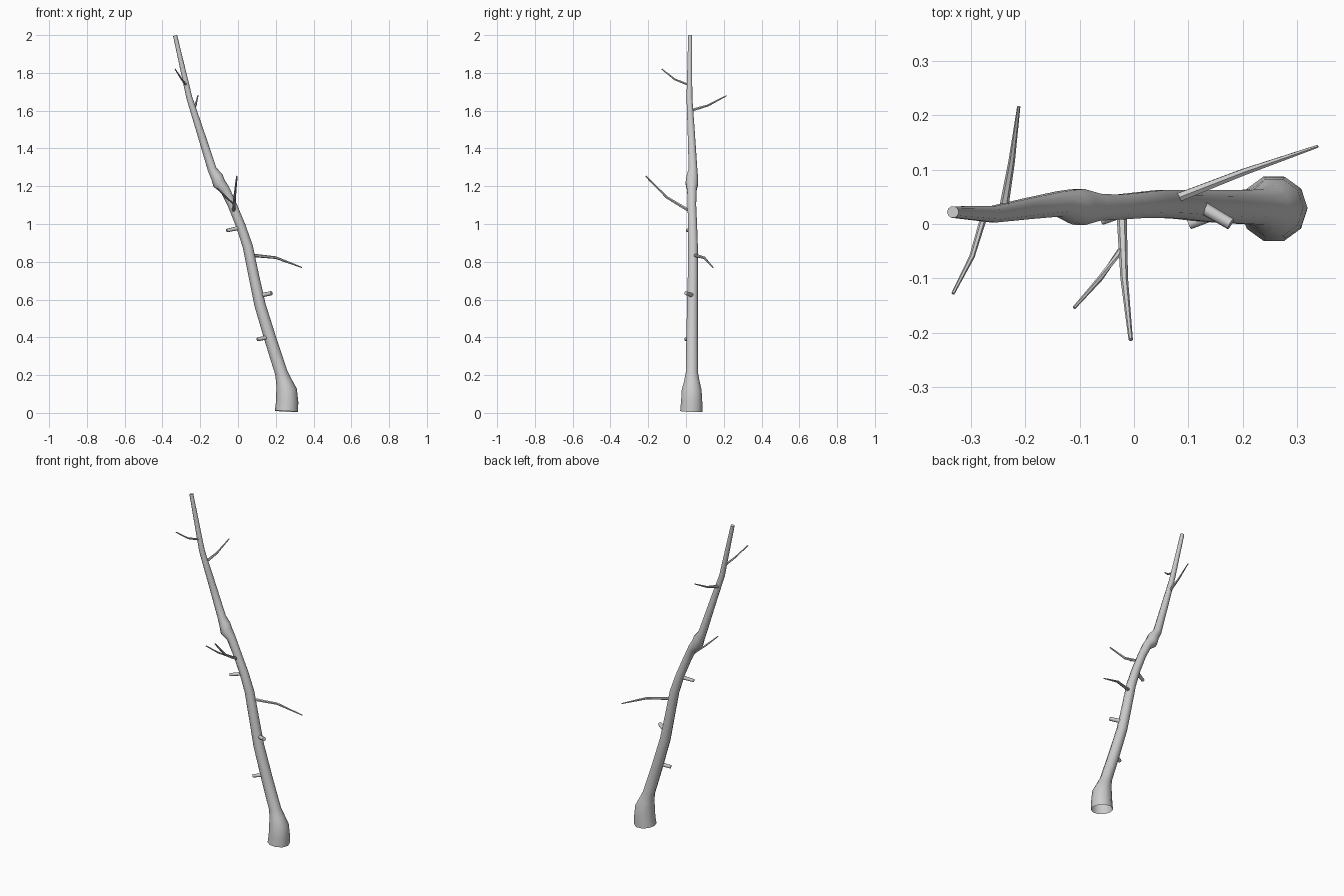
import bpy, bmesh, math
from mathutils import Vector


def tube(name, pts, sides, cap_start=False):
    """Loft rings of (x, y, z, radius), each ring square to the path."""
    bm = bmesh.new()
    centres = [Vector(p[:3]) for p in pts]
    n, rings = len(pts), []
    for i, c in enumerate(centres):
        t = (centres[min(i + 1, n - 1)] - centres[max(i - 1, 0)]).normalized()
        ref = Vector((0, 1, 0)) if abs(t.y) < 0.7 else Vector((0, 0, 1))
        u = ref.cross(t).normalized()
        v = t.cross(u)
        r = pts[i][3]
        rings.append([bm.verts.new(c + r * (math.cos(a) * u + math.sin(a) * v))
                      for a in (2 * math.pi * k / sides for k in range(sides))])
    for a, b in zip(rings, rings[1:]):
        for k in range(sides):
            m = (k + 1) % sides
            bm.faces.new((a[k], a[m], b[m], b[k]))
    bm.faces.new(rings[-1])
    if cap_start:
        bm.faces.new(rings[0][::-1])
    mesh = bpy.data.meshes.new(name)
    bm.to_mesh(mesh)
    bm.free()
    obj = bpy.data.objects.new(name, mesh)
    bpy.context.collection.objects.link(obj)
    bpy.context.view_layer.objects.active = obj
    obj.select_set(True)
    bpy.ops.object.shade_smooth_by_angle(angle=math.radians(50))
    obj.select_set(False)
    return obj


# Leaning trunk with flared, open foot and a knot part way up
tube("trunk", [
    (0.257, 0.028, 0.008, 0.062), (0.260, 0.030, 0.06, 0.059),
    (0.257, 0.030, 0.12, 0.055), (0.245, 0.031, 0.16, 0.044),
    (0.230, 0.031, 0.21, 0.034), (0.175, 0.032, 0.38, 0.032),
    (0.117, 0.034, 0.57, 0.030), (0.085, 0.036, 0.72, 0.028),
    (0.052, 0.037, 0.88, 0.027), (0.015, 0.035, 0.99, 0.025),
    (-0.030, 0.031, 1.10, 0.024), (-0.068, 0.031, 1.18, 0.026),
    (-0.100, 0.031, 1.215, 0.035), (-0.112, 0.033, 1.25, 0.032),
    (-0.137, 0.037, 1.29, 0.024), (-0.197, 0.028, 1.48, 0.020),
    (-0.258, 0.018, 1.67, 0.016), (-0.333, 0.022, 1.998, 0.011)], 10)

# Thin twigs
twigs = {
    "low_twig": [(0.06, 0.040, 0.835, 0.009), (0.09, 0.052, 0.833, 0.009),
                 (0.20, 0.095, 0.822, 0.007), (0.338, 0.143, 0.77, 0.003)],
    "middle_twig": [(-0.024, 0.03, 1.065, 0.010), (-0.022, 0.0, 1.08, 0.009),
                    (-0.018, -0.10, 1.14, 0.007), (-0.006, -0.213, 1.253, 0.004)],
    "side_twig": [(-0.022, -0.045, 1.105, 0.006), (-0.062, -0.10, 1.14, 0.005),
                  (-0.110, -0.154, 1.19, 0.003)],
    "upper_back_twig": [(-0.241, 0.02, 1.60, 0.009), (-0.237, 0.045, 1.607, 0.008),
                        (-0.225, 0.115, 1.627, 0.006), (-0.212, 0.216, 1.68, 0.003)],
    "upper_front_twig": [(-0.274, 0.018, 1.737, 0.007), (-0.280, 0.0, 1.742, 0.006),
                         (-0.298, -0.06, 1.766, 0.005), (-0.333, -0.128, 1.82, 0.003)],
}
for name, pts in twigs.items():
    tube(name, pts, 6)

# Short cut stubs
stubs = {
    "stub_low": [(0.165, 0.025, 0.402, 0.011), (0.102, 0.0, 0.389, 0.010)],
    "stub_middle": [(0.11, 0.040, 0.62, 0.012), (0.178, 0.0, 0.634, 0.011)],
    "stub_high": [(0.0, 0.030, 0.978, 0.011), (-0.060, 0.007, 0.965, 0.009)],
}
for name, pts in stubs.items():
    tube(name, pts, 8, cap_start=True)
